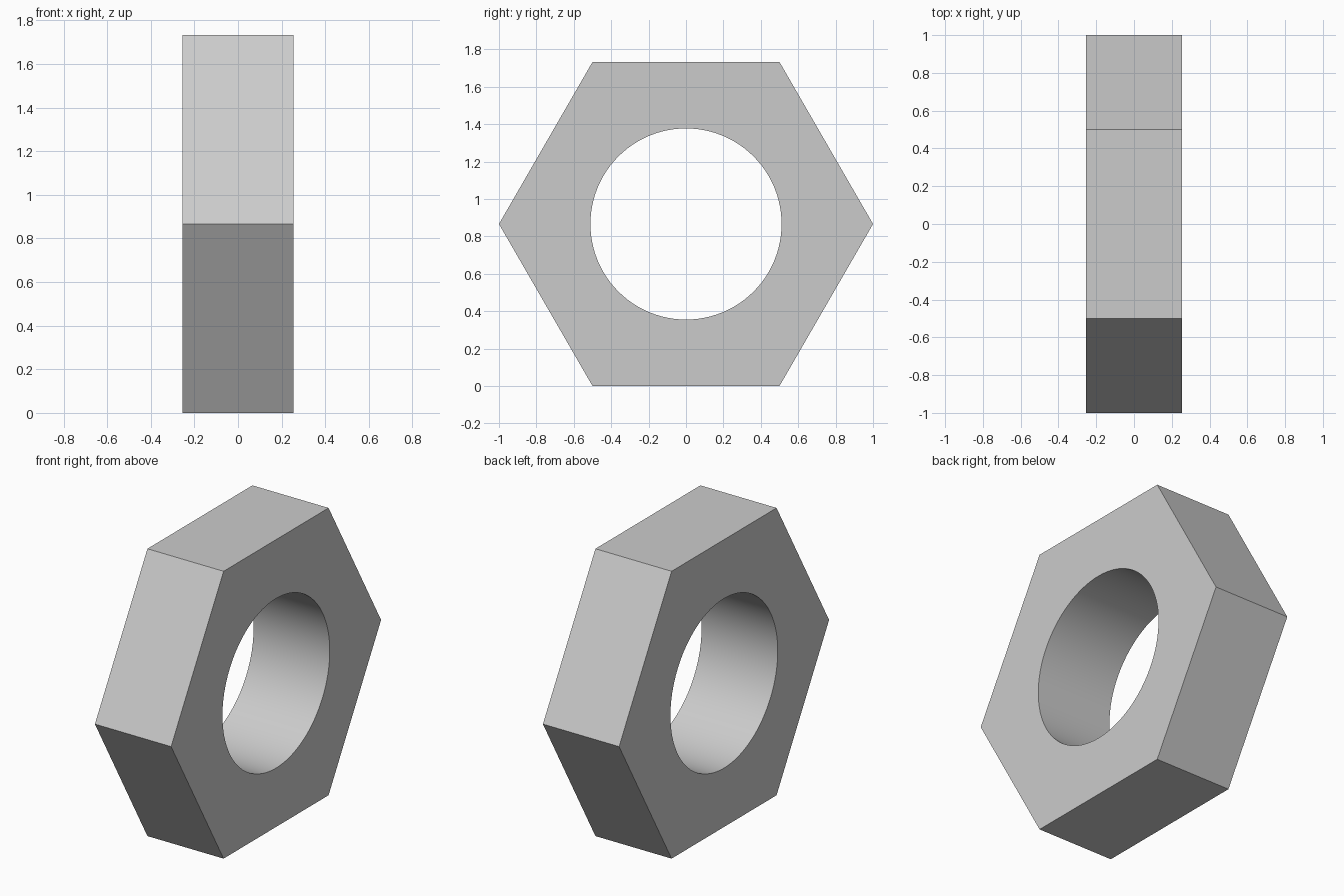
import bpy, bmesh
from math import pi, cos, sin, sqrt, radians

if "Cube" in bpy.data.objects:
    bpy.data.objects.remove(bpy.data.objects["Cube"])

SEGMENTS = 96          # multiple of 6, so the hexagon corners stay exact
HALF_THICK = 0.254
HOLE_R = 0.511
APOTHEM = sqrt(3) / 2  # corner radius is 1


def hex_radius(a):
    """Distance from centre to hexagon edge at angle a."""
    return APOTHEM / cos(a % (pi / 3) - pi / 6)


bm = bmesh.new()


def loop(x, radius):
    """Closed loop of vertices around the x axis."""
    verts = []
    for i in range(SEGMENTS):
        a = 2 * pi * i / SEGMENTS
        r = radius(a)
        verts.append(bm.verts.new((x, r * cos(a), APOTHEM + r * sin(a))))
    return verts


# Rectangular cross-section swept around the hole
loops = [loop(-HALF_THICK, hex_radius), loop(HALF_THICK, hex_radius),
         loop(HALF_THICK, lambda a: HOLE_R), loop(-HALF_THICK, lambda a: HOLE_R)]
for k in range(4):
    p, q = loops[k], loops[(k + 1) % 4]
    for i in range(SEGMENTS):
        j = (i + 1) % SEGMENTS
        bm.faces.new((p[i], p[j], q[j], q[i]))
bmesh.ops.recalc_face_normals(bm, faces=bm.faces)

mesh = bpy.data.meshes.new("hex_nut")
bm.to_mesh(mesh)
bm.free()
nut = bpy.data.objects.new("hex_nut", mesh)
bpy.context.collection.objects.link(nut)

# Smooth bore, crisp outer edges
bpy.context.view_layer.objects.active = nut
nut.select_set(True)
bpy.ops.object.shade_smooth_by_angle(angle=radians(30))
